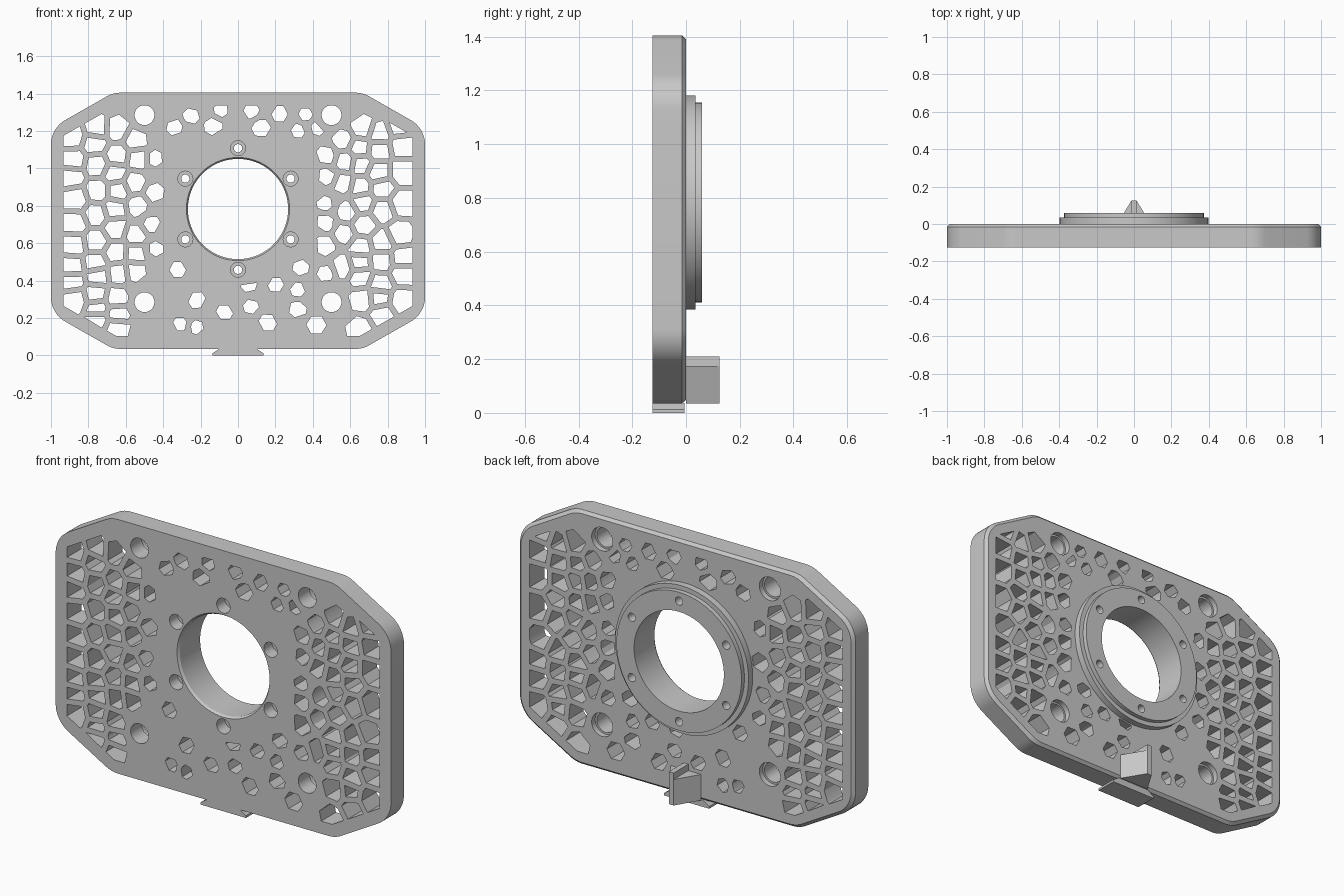
import bpy
import bmesh
import random
from math import sin, cos, tan, pi, radians
from mathutils import Vector
from mathutils.geometry import delaunay_2d_cdt

if "Cube" in bpy.data.objects:
    bpy.data.objects.remove(bpy.data.objects["Cube"])
random.seed(4)

BACK, FRONT = 0.0, -0.125
PLATE_MID = Vector((0, 0.72))
BORE = Vector((0, 0.783))

grey = bpy.data.materials.new("plain grey")
grey.use_nodes = True
colour = (0.58, 0.58, 0.58, 1)
grey.diffuse_color = colour
grey.node_tree.nodes["Principled BSDF"].inputs["Base Color"].default_value = colour


def add_object(name, bm):
    bmesh.ops.remove_doubles(bm, verts=bm.verts, dist=1e-5)
    bmesh.ops.recalc_face_normals(bm, faces=bm.faces)
    mesh = bpy.data.meshes.new(name)
    bm.to_mesh(mesh)
    bm.free()
    mesh.materials.append(grey)
    mesh.shade_smooth()
    mesh.set_sharp_from_angle(angle=radians(28))
    obj = bpy.data.objects.new(name, mesh)
    bpy.context.scene.collection.objects.link(obj)


def circle(centre, radius, sides=32):
    return [centre + radius * Vector((cos(2 * pi * i / sides), sin(2 * pi * i / sides)))
            for i in range(sides)]


def straight(loop, y0, y1):
    return [(y0, loop), (y1, loop)]


def turned(centre, steps, sides=32):
    """Round wall given as (y, radius) steps from front to back."""
    return [(y, circle(centre, radius, sides)) for y, radius in steps]


def inside(p, loop):
    odd = False
    for i, a in enumerate(loop):
        b = loop[i - 1]
        if (a.y > p.y) != (b.y > p.y) and p.x < a.x + (p.y - a.y) * (b.x - a.x) / (b.y - a.y):
            odd = not odd
    return odd


def add_cap(bm, y, loops):
    """Flat face at depth y: the first loop is the rim, the others are holes."""
    points, edges = [], []
    for loop in loops:
        first, count = len(points), len(loop)
        points += loop
        edges += [(first + i, first + (i + 1) % count) for i in range(count)]
    flat, _, triangles = delaunay_2d_cdt(points, edges, [], 0, 1e-6)[:3]
    verts = [bm.verts.new((p.x, y, p.y)) for p in flat]
    for triangle in triangles:
        middle = sum((flat[i] for i in triangle), Vector((0, 0))) / len(triangle)
        if inside(middle, loops[0]) and not any(inside(middle, h) for h in loops[1:]):
            bm.faces.new([verts[i] for i in triangle])


def panel(name, walls):
    """Solid bounded by stepped walls and closed by a pierced cap at each end."""
    bm = bmesh.new()
    for wall in walls:
        rings = [[bm.verts.new((p.x, y, p.y)) for p in loop] for y, loop in wall]
        for a, b in zip(rings, rings[1:]):
            for i in range(len(a)):
                bm.faces.new((a[i - 1], a[i], b[i], b[i - 1]))
    for end in (0, -1):
        add_cap(bm, walls[0][end][0], [wall[end][1] for wall in walls])
    add_object(name, bm)


def rounded(corners, radius, steps=8):
    """Replace each convex corner by an arc."""
    out = []
    for i, c in enumerate(corners):
        a = (corners[i - 1] - c).normalized()
        b = (corners[(i + 1) % len(corners)] - c).normalized()
        half = a.angle(b) / 2
        centre = c + (a + b).normalized() * radius / sin(half)
        start = c + a * radius / tan(half) - centre
        end = c + b * radius / tan(half) - centre
        for s in range(steps + 1):
            out.append(centre + start.lerp(end, s / steps).normalized() * radius)
    return out


def clip(poly, point, normal):
    """Keep the part of a polygon behind a line."""
    out = []
    for i, p in enumerate(poly):
        q = poly[(i + 1) % len(poly)]
        dp, dq = (p - point).dot(normal), (q - point).dot(normal)
        if dp <= 0:
            out.append(p)
        if dp * dq < 0:
            out.append(p.lerp(q, dp / (dp - dq)))
    return out


# Plate outline: a rectangle with slanted, rounded corners
quarter = [Vector((1, 0.495)), Vector((0.667, 0.685))]
half_outline = quarter + [Vector((-p.x, p.y)) for p in reversed(quarter)]
corners = [p + PLATE_MID for p in half_outline + [-p for p in half_outline]]
outline = rounded(corners, 0.15)
back_rim = [PLATE_MID + Vector(((p.x - PLATE_MID.x) * 0.985, (p.y - PLATE_MID.y) * 0.979))
            for p in outline]
frame = []
for i, p in enumerate(corners):
    d = (corners[(i + 1) % len(corners)] - p).normalized()
    frame.append((p, Vector((d.y, -d.x))))

# Round holes
mounts = [Vector((x, z)) for x in (-0.5, 0.5) for z in (0.285, 1.285)]
screws = [BORE + 0.325 * Vector((sin(k * pi / 3), cos(k * pi / 3))) for k in range(6)]

# Cell centres in hundredths: upright columns at the sides, loose cells between
columns = {
    -88: (118, 105, 96, 83, 71, 60, 48, 39, 29),
    -76: (122, 113, 101, 89, 75, 62, 50, 42, 33, 25, 18),
    -65: (121, 107, 98, 89, 78, 68, 55, 45, 31, 23, 14),
    -54: (115, 106, 93, 80, 65, 54, 45),
    -45: (104, 86, 71, 56),
    47: (106, 95, 82, 72, 58, 45),
    57: (116, 104, 93, 77, 66, 48),
    66: (122, 111, 101, 90, 82, 70, 58, 50, 41, 30, 15),
    76: (119, 109, 99, 89, 78, 60, 50, 39, 30, 21),
    87: (122, 112, 98, 81, 64, 53, 43, 30),
}
loose = [(-32, 46), (-22, 30), (-31, 17), (-22, 15), (-7, 23), (6, 38), (7, 26), (20, 38),
         (16, 18), (32, 35), (32, 25), (42, 16), (34, 47), (-25, 128), (-34, 122),
         (-13, 123), (-9, 131), (7, 131), (12, 122), (22, 129), (36, 129), (32, 120), (43, 122)]
seeds = [Vector((x, z)) / 100 for x, zs in columns.items() for z in zs]
seeds = [s + Vector((random.uniform(-1, 1), random.uniform(-1, 1))) * 0.012 for s in seeds]
side_count = len(seeds)
seeds += [Vector(p) / 100 for p in loose]

cells = []
for i, s in enumerate(seeds):
    if i < side_count:
        size = (0.037 + 0.11 * max(0, abs(s.x) - 0.42)) * random.uniform(0.9, 1.15)
    else:
        size = random.uniform(0.032, 0.046)
    # irregular polygon, trimmed by the frame, its neighbours and the round holes
    poly = corners
    for p, n in frame:
        poly = clip(poly, p - n * 0.068, n)
    turn = random.uniform(0, pi)
    for k in range(6):
        n = Vector((cos(turn + k * pi / 3), sin(turn + k * pi / 3)))
        poly = clip(poly, s + n * size * random.uniform(0.85, 1.15), n)
    for other in seeds:
        if other is not s:
            d = other - s
            poly = clip(poly, s + d / 2 - d.normalized() * 0.015, d.normalized())
    for centre, keep in [(m, 0.09) for m in mounts] + [(BORE, 0.405)]:
        n = (centre - s).normalized()
        poly = clip(poly, centre - n * keep, n)
    poly = [p for k, p in enumerate(poly) if (p - poly[k - 1]).length > 0.004]
    if len(poly) > 2:
        cells.append(straight(poly, FRONT, BACK))

# Main plate: chamfered back rim, bore, counterbored holes and cells
walls = [[(FRONT, outline), (BACK - 0.015, outline), (BACK, back_rim)]]
walls.append(turned(BORE, [(FRONT, 0.276), (FRONT + 0.012, 0.268), (BACK, 0.268)], 72))
for m in mounts:
    walls.append(turned(m, [(FRONT, 0.053), (BACK - 0.03, 0.053), (BACK - 0.03, 0.063),
                            (BACK, 0.063)]))
for p in screws:
    walls.append(turned(p, [(FRONT, 0.04), (FRONT + 0.07, 0.04), (FRONT + 0.07, 0.022),
                            (BACK, 0.022)], 24))
panel("plate", walls + cells)

# Stepped ring on the back
step, top = 0.035, 0.06
walls = [turned(BORE, [(BACK, 0.398), (step, 0.398), (step, 0.373), (top, 0.373)], 96),
         turned(BORE, [(BACK, 0.268), (top, 0.268)], 72)]
walls += [turned(p, [(BACK, 0.022), (top, 0.022)], 24) for p in screws]
panel("stepped_ring", walls)

# Dovetail foot under the plate
foot = [Vector(p) for p in ((0.135, 0), (0.135, 0.012), (0.1, 0.036))]
foot += [Vector((-p.x, p.y)) for p in reversed(foot)]
panel("dovetail_foot", [straight(foot, FRONT, BACK - 0.005)])


def tapered_block(name, base, tip, z0, z1):
    bm = bmesh.new()
    for x, y in ((base, BACK), (tip, 0.125)):
        for side in (1, -1):
            for z in (z0, z1):
                bm.verts.new((x * side, y, z))
    bmesh.ops.convex_hull(bm, input=bm.verts)
    add_object(name, bm)


# Wedge-shaped key on the back with a thin fin along its top
tapered_block("rear_key", 0.09, 0.014, 0.035, 0.175)
tapered_block("rear_key_fin", 0.014, 0.014, 0.175, 0.21)
